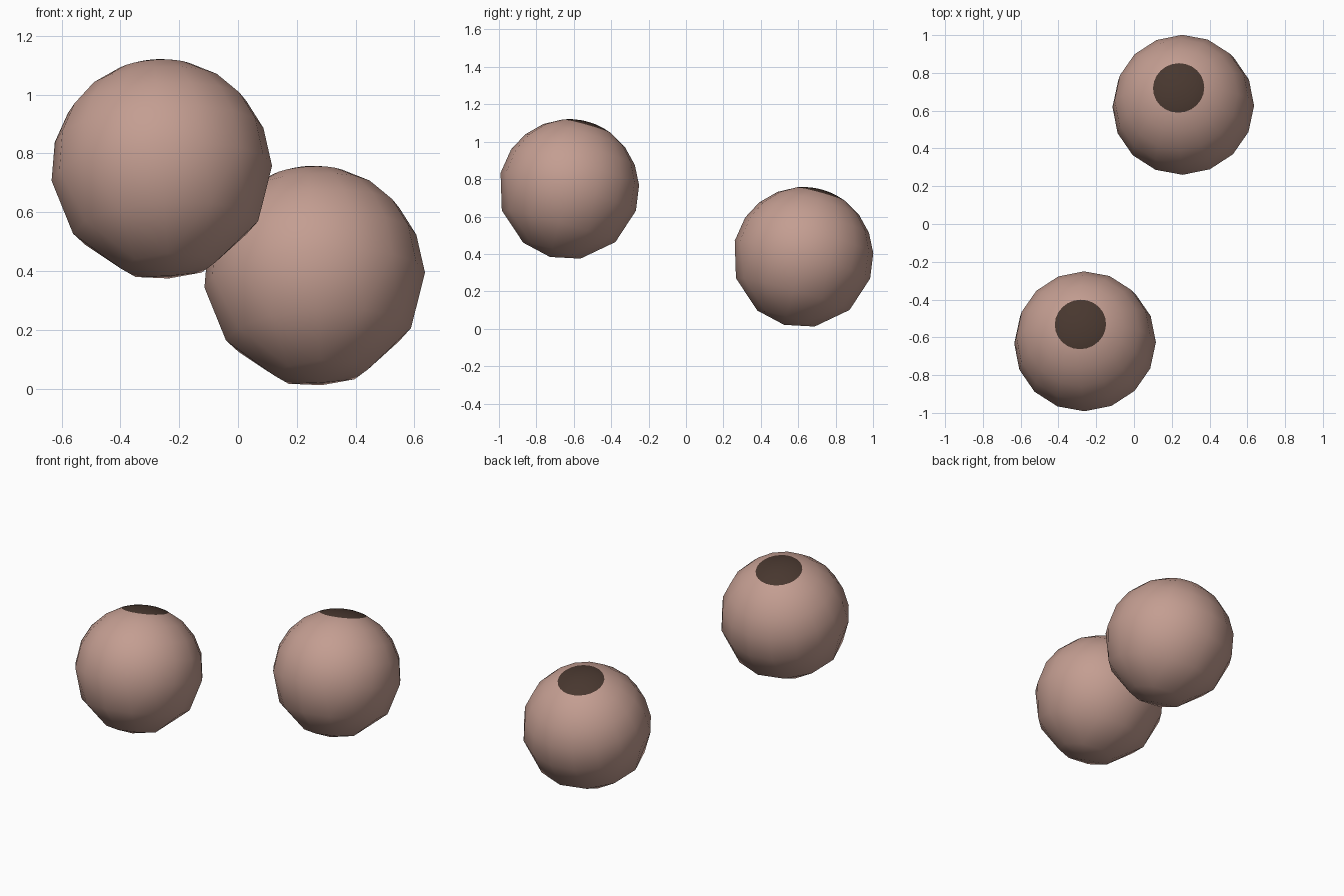
import bpy, bmesh, math
from mathutils import Vector

if "Cube" in bpy.data.objects:
    bpy.data.objects.remove(bpy.data.objects["Cube"])

R = 0.376
CAP = 21.2                               # half angle of the dark pupil cap
AXIS = Vector((-0.07, 0.28, 1)).normalized()


def material(name, rgb):
    m = bpy.data.materials.new(name)
    m.diffuse_color = (*rgb, 1)
    m.use_nodes = True
    m.node_tree.nodes["Principled BSDF"].inputs["Base Color"].default_value = m.diffuse_color
    return m


skin = material("dusty pink", (0.55, 0.34, 0.285))
dark = material("dark brown", (0.064, 0.038, 0.028))

# rings as (angle from pupil pole, sides): fine on top, coarse below
RINGS = [(7, 12), (14, 24), (CAP, 24), (37, 16), (54, 16), (71, 16),
         (92, 16), (123, 12), (155, 8)]


def eyeball(name, centre):
    bm = bmesh.new()
    pts = [Vector((0, 0, 1)), Vector((0, 0, -1))]
    for ang, n in RINGS:
        t = math.radians(ang)
        for i in range(n):
            a = math.tau * i / n
            pts.append(Vector((math.sin(t) * math.cos(a),
                               math.sin(t) * math.sin(a), math.cos(t))))
    for p in pts:
        bm.verts.new(p)
    bmesh.ops.convex_hull(bm, input=bm.verts[:])
    bmesh.ops.recalc_face_normals(bm, faces=bm.faces[:])
    # pupil: faces wholly inside the cap
    limit = math.cos(math.radians(CAP)) - 1e-4
    for f in bm.faces:
        f.smooth = True
        f.material_index = int(all(v.co.z > limit for v in f.verts))
    # tilt the pupil axis and scale to size
    rot = Vector((0, 0, 1)).rotation_difference(AXIS)
    for v in bm.verts:
        v.co = rot @ v.co * R
    me = bpy.data.meshes.new(name)
    bm.to_mesh(me)
    bm.free()
    me.materials.append(skin)
    me.materials.append(dark)
    ob = bpy.data.objects.new(name, me)
    ob.location = centre
    bpy.context.collection.objects.link(ob)


eyeball("upper_front_ball", (-0.26, -0.626, 0.745))
eyeball("lower_back_ball", (0.26, 0.626, 0.382))
